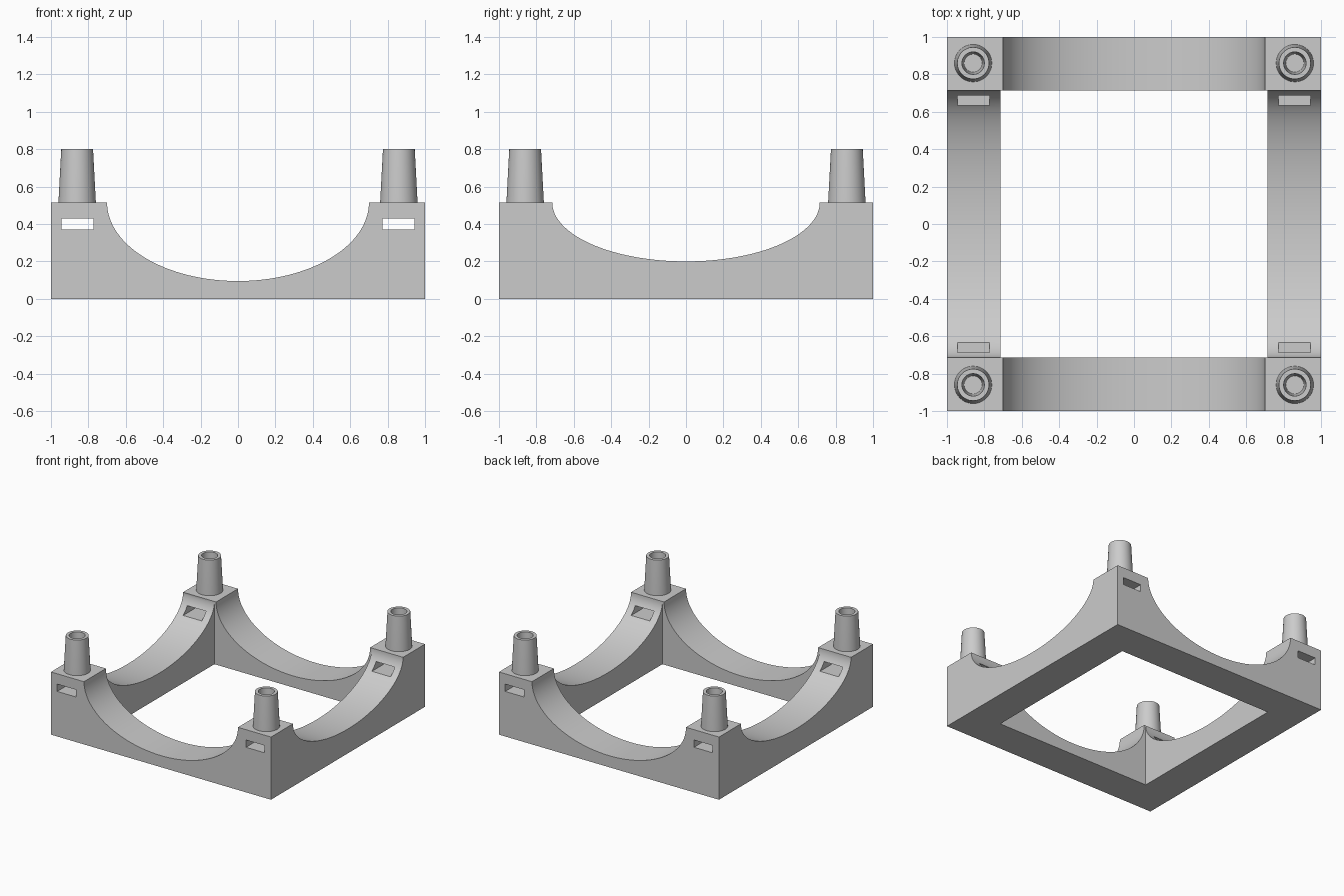
import bpy
import bmesh
import math
from mathutils import Matrix

if "Cube" in bpy.data.objects:
    bpy.data.objects.remove(bpy.data.objects["Cube"], do_unlink=True)

TOP = 0.515       # height of the corner blocks
INNER = 0.715     # half width of the opening
PEG = 0.86        # peg centre offset

grey = bpy.data.materials.new("plain_grey")
grey.use_nodes = True
colour = (0.6, 0.6, 0.6, 1)
grey.diffuse_color = colour
grey.node_tree.nodes["Principled BSDF"].inputs["Base Color"].default_value = colour


def make_object(name, bm):
    bmesh.ops.recalc_face_normals(bm, faces=bm.faces)
    mesh = bpy.data.meshes.new(name)
    bm.to_mesh(mesh)
    bm.free()
    mesh.materials.append(grey)
    obj = bpy.data.objects.new(name, mesh)
    bpy.context.collection.objects.link(obj)
    return obj


def activate(obj):
    bpy.ops.object.select_all(action="DESELECT")
    obj.select_set(True)
    bpy.context.view_layer.objects.active = obj


def box(name, size, centre):
    bm = bmesh.new()
    bmesh.ops.create_cube(bm, size=1, matrix=Matrix.Translation(centre) @ Matrix.Diagonal((*size, 1)))
    return make_object(name, bm)


def arch_cutter(name, half_width, depth, turn):
    # elliptical cylinder lying along y, turned about z
    bm = bmesh.new()
    matrix = (Matrix.Translation((0, 0, TOP)) @ Matrix.Rotation(turn, 4, "Z")
              @ Matrix.Diagonal((half_width, 1, depth, 1)) @ Matrix.Rotation(math.pi / 2, 4, "X"))
    bmesh.ops.create_cone(bm, cap_ends=True, segments=128, radius1=1, radius2=1, depth=3, matrix=matrix)
    return make_object(name, bm)


def cut(target, cutter):
    cutter.hide_render = True
    mod = target.modifiers.new("cut", "BOOLEAN")
    mod.operation = "DIFFERENCE"
    mod.solver = "EXACT"
    mod.object = cutter
    activate(target)
    bpy.ops.object.modifier_apply(modifier=mod.name)
    bpy.data.objects.remove(cutter, do_unlink=True)


# Square frame with scooped rails
frame = box("frame", (2, 2, TOP), (0, 0, TOP / 2))
cut(frame, box("opening_cutter", (2 * INNER, 2 * INNER, 2), (0, 0, 0.5)))
cut(frame, arch_cutter("front_arch_cutter", 0.70, 0.42, 0))
cut(frame, arch_cutter("side_arch_cutter", INNER, 0.315, math.pi / 2))

# Strap slots through the corner blocks
for side in (-1, 1):
    cut(frame, box("slot_cutter", (0.17, 3, 0.06), (side * 0.858, 0, 0.40)))
activate(frame)
bpy.ops.object.shade_smooth_by_angle(angle=math.radians(30))


# Hollow tapered pegs, one on each corner
def peg(name, x, y):
    bm = bmesh.new()
    profile = [(0.10, TOP - 0.01), (0.10, TOP), (0.085, 0.80), (0.06, 0.80), (0.048, TOP + 0.005), (0, TOP + 0.005)]
    verts = [bm.verts.new((r, 0, z)) for r, z in profile]
    edges = [bm.edges.new(pair) for pair in zip(verts, verts[1:])]
    bmesh.ops.spin(bm, geom=verts + edges, cent=(0, 0, 0), axis=(0, 0, 1), angle=math.tau, steps=48)
    bmesh.ops.remove_doubles(bm, verts=bm.verts, dist=0.0001)
    rim = [e for e in bm.edges if e.is_boundary]
    bmesh.ops.contextual_create(bm, geom=rim)
    obj = make_object(name, bm)
    obj.location = (x, y, 0)
    activate(obj)
    bpy.ops.object.shade_smooth_by_angle(angle=math.radians(30))


for y, end in ((-PEG, "front"), (PEG, "back")):
    for x, side in ((PEG, "left"), (-PEG, "right")):
        peg(f"{end}_{side}_peg", x, y)
